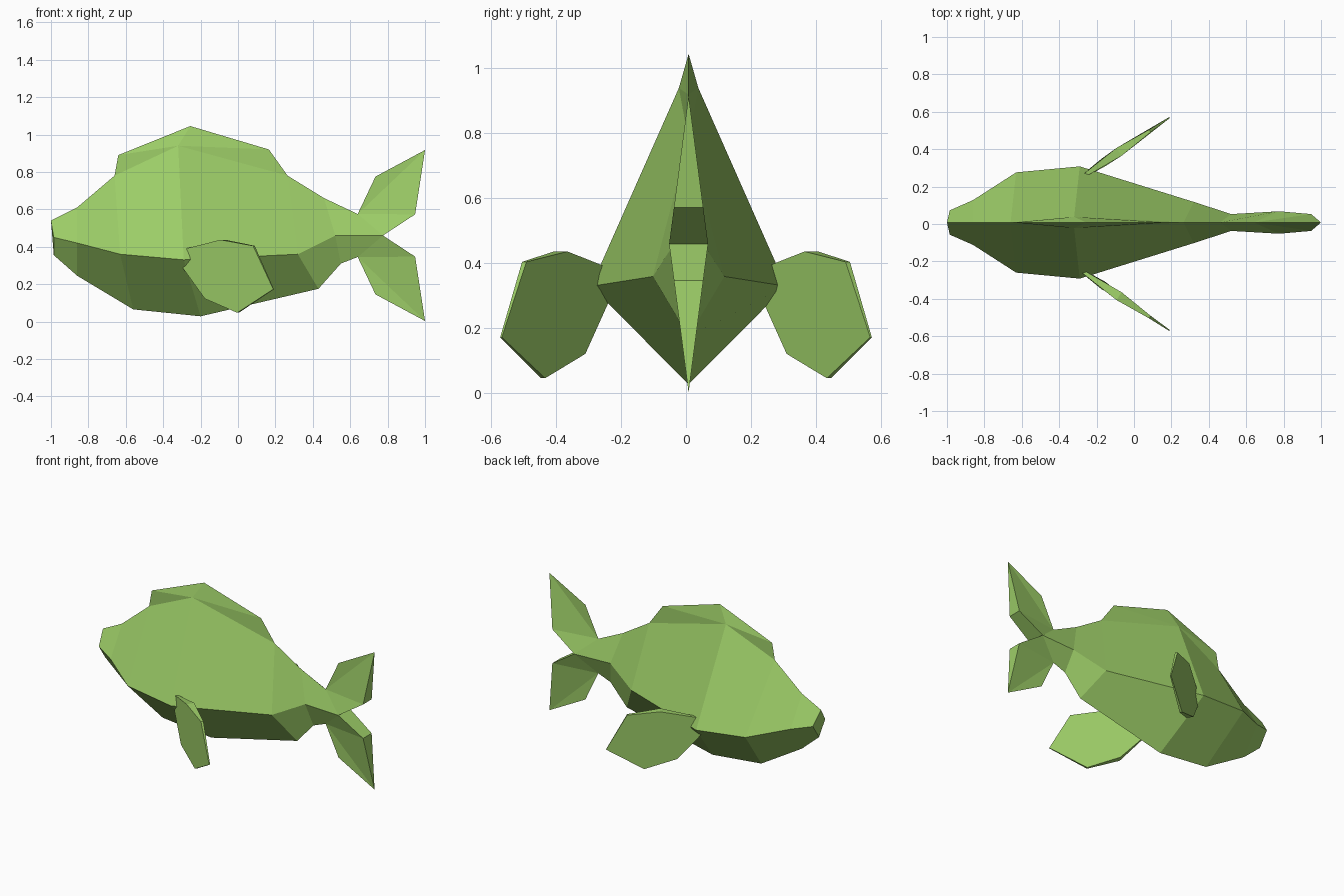
import bpy, bmesh
from mathutils import Matrix

if "Cube" in bpy.data.objects:
    bpy.data.objects.remove(bpy.data.objects["Cube"])

green = bpy.data.materials.new("light_green")
green.diffuse_color = (0.332, 0.604, 0.135, 1)
green.use_nodes = True
green.node_tree.nodes["Principled BSDF"].inputs["Base Color"].default_value = green.diffuse_color


def build(name, polys, mirror=True, y0=0.0):
    """Make a flat-shaded object from polygons, mirrored over y when asked."""
    bm = bmesh.new()
    for poly in polys:
        bm.faces.new([bm.verts.new(p) for p in poly])
        if mirror:
            bm.faces.new([bm.verts.new((x, -y, z)) for x, y, z in reversed(poly)])
    bmesh.ops.remove_doubles(bm, verts=bm.verts, dist=0.0005)
    bmesh.ops.recalc_face_normals(bm, faces=bm.faces)
    mesh = bpy.data.meshes.new(name)
    bm.to_mesh(mesh)
    bm.free()
    mesh.materials.append(green)
    obj = bpy.data.objects.new(name, mesh)
    obj.location.y = y0
    bpy.context.collection.objects.link(obj)
    return obj


MID = 0.008   # centre plane of the body

# Body: half sections of back, side ridge and keel, from nose to tail root
stations = [
    ((-1.0, 0, .54), (-.985, .065, .45), (-.985, 0, .355)),
    ((-.86, 0, .61), (-.86, .12, .42), (-.86, 0, .245)),
    ((-.66, 0, .78), (-.63, .268, .36), (-.56, 0, .065)),
    ((-.32, .03, .94), (-.29, .30, .33), (-.20, 0, .028)),
    ((.265, 0, .78), (.32, .11, .36), (.43, 0, .175)),
    ((.46, 0, .66), (.52, .045, .46), (.55, 0, .31)),
    ((.64, 0, .575), (.775, .06, .46), (.64, 0, .345)),
]
body = [stations[0]]
for a, b in zip(stations, stations[1:]):
    body += [(a[i], b[i], b[i + 1], a[i + 1]) for i in (0, 1)]
build("body", body, y0=MID)

# Dorsal fin: crest outline fanned from the shoulder point of the back
shoulder = stations[3][0]
crest = [stations[2][0], (-.64, 0, .89), (-.255, 0, 1.045), (.165, 0, .92), stations[4][0]]
build("dorsal_fin", [(p, q, shoulder) for p, q in zip(crest, crest[1:])], y0=MID)

# Tail fin: two equal lobes with a flat inner notch
tail = []
for s in (1, -1):
    root, outer, tip = [(x, 0, .46 + s * h) for x, h in ((.64, .115), (.735, .315), (1, .457))]
    notch, inner = (.775, .06, .46), (.947, .045, .46 + s * .113)
    notch_c, inner_c = (.775, 0, .46), (.947, 0, inner[2])
    tail += [(root, notch, inner), (root, inner, tip), (root, tip, outer),
             (notch, notch_c, inner_c, inner), (inner, inner_c, tip)]
build("tail_fin", tail, y0=MID)

# Pectoral fins: slanted outline (x, z, half thickness), thin at the outer tip
outline = [(-.275, .39, .008), (-.08, .437, .025), (.085, .405, .008), (.19, .173, .003),
           (0, .047, .008), (-.165, .122, .022), (-.29, .285, .008)]
for side, label in ((1, "left"), (-1, "right")):
    layers = [[(x - .56 * t * k, side * (.44 + .68 * x + .83 * t * k), z)
               for x, z, t in outline] for k in (1, -1)]
    a, b = layers
    n = len(outline)
    polys = [a, b[::-1]] + [(a[i], a[(i + 1) % n], b[(i + 1) % n], b[i]) for i in range(n)]
    build("pectoral_fin_" + label, polys, mirror=False)
